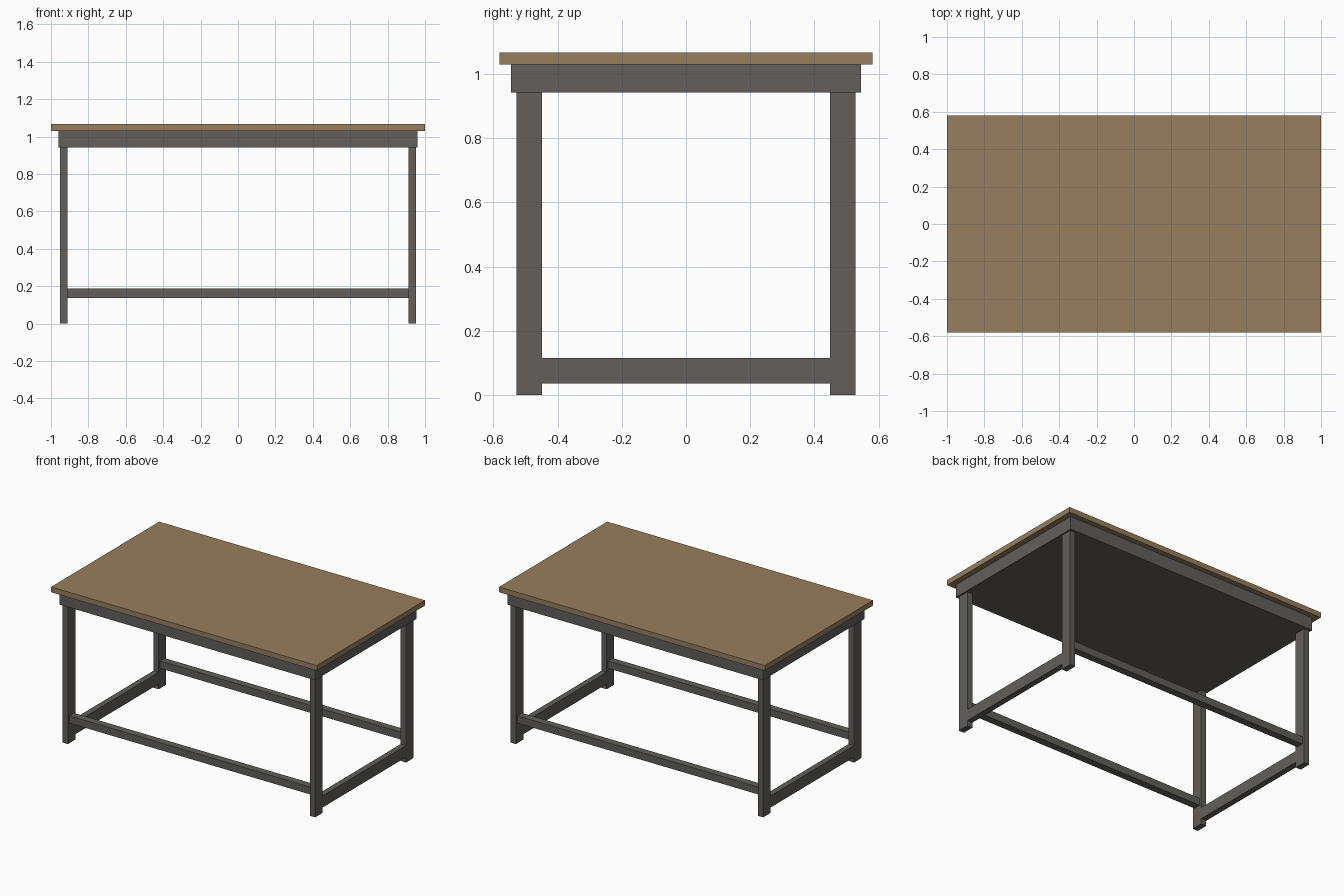
import bpy
import bmesh
from mathutils import Vector

if "Cube" in bpy.data.objects:
    bpy.data.objects.remove(bpy.data.objects["Cube"])


def material(name, rgb):
    m = bpy.data.materials.new(name)
    m.diffuse_color = (*rgb, 1.0)
    m.use_nodes = True
    m.node_tree.nodes["Principled BSDF"].inputs["Base Color"].default_value = m.diffuse_color
    return m


WOOD = material("brown_wood", (0.305, 0.209, 0.112))
STEEL = material("dark_grey_steel", (0.122, 0.114, 0.105))


def box(name, lo, hi, mat):
    """Axis-aligned box between two corners."""
    lo, hi = Vector(lo), Vector(hi)
    bm = bmesh.new()
    bmesh.ops.create_cube(bm, size=1.0)
    bmesh.ops.scale(bm, vec=hi - lo, verts=bm.verts)
    bmesh.ops.translate(bm, vec=(lo + hi) / 2, verts=bm.verts)
    me = bpy.data.meshes.new(name)
    bm.to_mesh(me)
    bm.free()
    me.materials.append(mat)
    ob = bpy.data.objects.new(name, me)
    bpy.context.collection.objects.link(ob)
    return ob


# Wooden top and the solid frame beneath it
box("table_top", (-1, -0.581, 1.03), (1, 0.581, 1.066), WOOD)
box("top_frame", (-0.961, -0.545, 0.942), (0.961, 0.545, 1.03), STEEL)

LEG_X = (0.911, 0.951)
LEG_Y = (0.448, 0.528)


def span(a, b, sign):
    return sorted((a * sign, b * sign))


# Four rectangular legs
for sx, side in ((-1, "left"), (1, "right")):
    x0, x1 = span(*LEG_X, sx)
    for sy, end in ((-1, "front"), (1, "back")):
        y0, y1 = span(*LEG_Y, sy)
        box(f"{end}_{side}_leg", (x0, y0, 0), (x1, y1, 0.942), STEEL)
    # Low side rail between front and back legs
    box(f"{side}_side_rail", (x0, -LEG_Y[0], 0.036), (x1, LEG_Y[0], 0.115), STEEL)

# Long rails between left and right legs
for sy, end in ((-1, "front"), (1, "back")):
    y0, y1 = span(0.463, 0.513, sy)
    box(f"{end}_long_rail", (-LEG_X[0], y0, 0.137), (LEG_X[0], y1, 0.187), STEEL)
